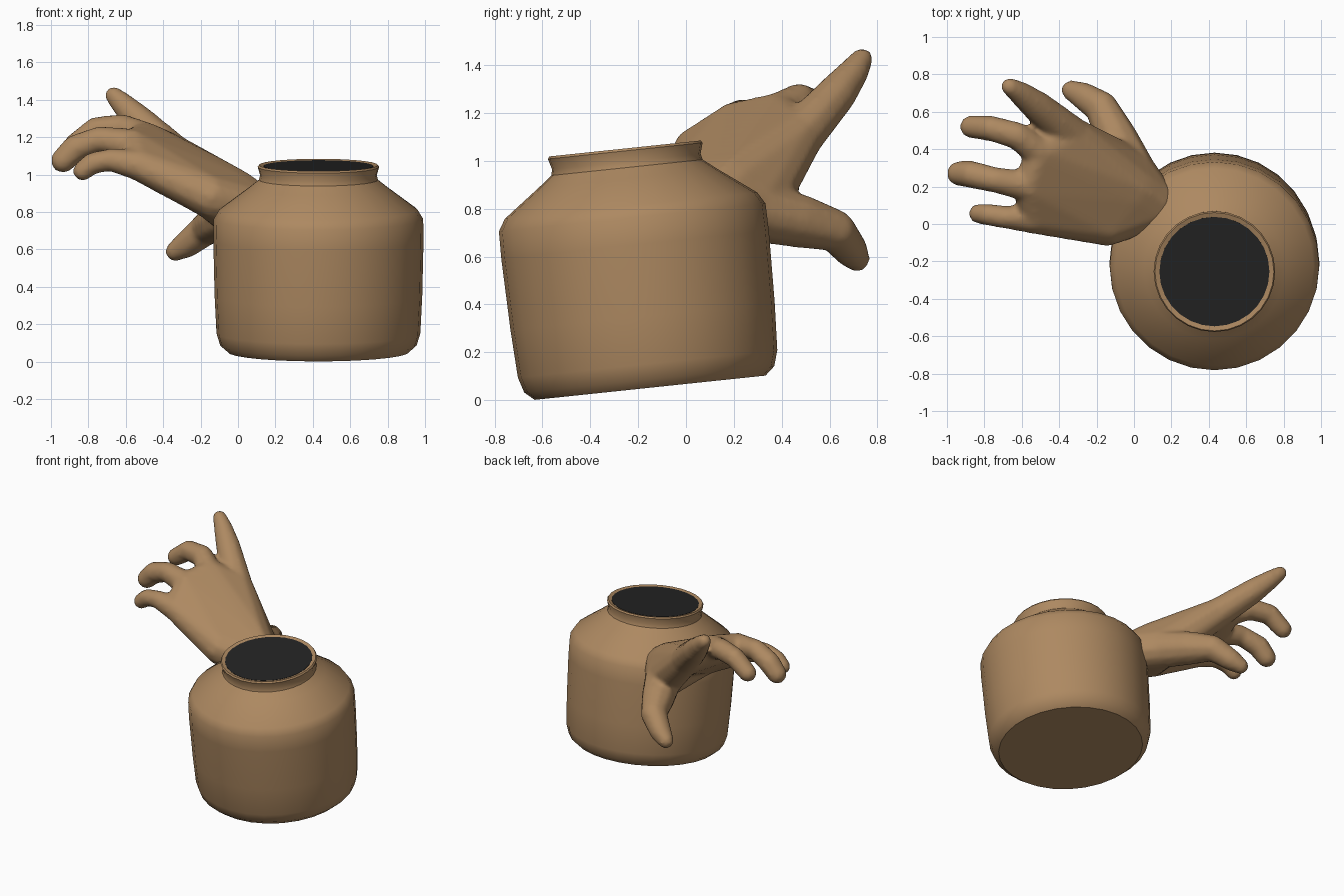
import bpy, bmesh, math
from mathutils import Matrix, Vector

if "Cube" in bpy.data.objects:
    bpy.data.objects.remove(bpy.data.objects["Cube"])


def material(name, rgb):
    m = bpy.data.materials.new(name)
    m.diffuse_color = (*rgb, 1)
    m.use_nodes = True
    m.node_tree.nodes["Principled BSDF"].inputs["Base Color"].default_value = m.diffuse_color
    return m


CLAY = material("brown clay", (0.42, 0.25, 0.12))
DARK = material("dark filling", (0.017, 0.017, 0.017))
TILT = Matrix.Translation((0.43, -0.15, 0.052)) @ Matrix.Rotation(math.radians(6), 4, 'X')


def add_object(name, bm, mat, angle):
    me = bpy.data.meshes.new(name)
    bm.to_mesh(me)
    bm.free()
    me.materials.append(mat)
    ob = bpy.data.objects.new(name, me)
    bpy.context.collection.objects.link(ob)
    bpy.ops.object.select_all(action='DESELECT')
    ob.select_set(True)
    bpy.context.view_layer.objects.active = ob
    bpy.ops.object.shade_smooth_by_angle(angle=math.radians(angle))
    return ob


def lathe(name, profile, mat, sides=28):
    """Revolve (radius, height) points about the tilted jar axis."""
    bm = bmesh.new()
    rings = []
    for r, z in profile:
        rings.append([bm.verts.new((r * math.cos(2 * math.pi * i / sides),
                                    r * math.sin(2 * math.pi * i / sides), z))
                      for i in range(sides)])
    for a, b in zip(rings, rings[1:]):
        for i in range(sides):
            j = (i + 1) % sides
            bm.faces.new((a[i], a[j], b[j], b[i]))
    bm.faces.new(rings[0][::-1])
    bm.faces.new(rings[-1])
    bm.transform(TILT)
    bmesh.ops.recalc_face_normals(bm, faces=bm.faces)
    return add_object(name, bm, mat, 35)


# Jar body with shoulder, neck and rolled lip
lathe("jar", [(0.485, 0), (0.525, 0.035), (0.545, 0.1), (0.555, 0.3), (0.562, 0.6),
              (0.56, 0.715), (0.53, 0.765), (0.375, 0.88), (0.318, 0.925),
              (0.312, 0.95), (0.325, 0.995), (0.318, 1.005), (0.293, 0.998),
              (0.288, 0.97)], CLAY)

# Dark surface filling the mouth
lathe("jar_opening", [(0.294, 0.965), (0.294, 1.0)], DARK)

# Hand: rounded balls (x, y, z, radius) joined by convex hulls
wrist = [(0.12, 0.1, 0.80, 0.13), (-0.14, 0.0, 0.88, 0.12), (0.0, 0.18, 0.89, 0.13)]
thumb = [(-0.01, 0.28, 0.79, 0.13), (-0.10, 0.47, 0.75, 0.115), (-0.17, 0.62, 0.71, 0.09),
         (-0.27, 0.685, 0.63, 0.075), (-0.335, 0.715, 0.59, 0.055)]
index = [(-0.33, 0.47, 1.10, 0.105), (-0.52, 0.63, 1.28, 0.085),
         (-0.61, 0.70, 1.37, 0.065), (-0.665, 0.735, 1.425, 0.048)]
middle = [(-0.50, 0.38, 1.20, 0.085), (-0.62, 0.47, 1.25, 0.075),
          (-0.76, 0.51, 1.24, 0.07), (-0.87, 0.52, 1.16, 0.063)]
ring = [(-0.56, 0.20, 1.16, 0.085), (-0.74, 0.235, 1.19, 0.07),
        (-0.87, 0.265, 1.14, 0.075), (-0.935, 0.27, 1.075, 0.068)]
pinky = [(-0.53, 0.03, 1.05, 0.085), (-0.68, 0.035, 1.08, 0.062),
         (-0.78, 0.05, 1.06, 0.06), (-0.83, 0.055, 1.02, 0.055)]
fingers = [index, middle, ring, pinky]

ball = bmesh.new()
bmesh.ops.create_icosphere(ball, subdivisions=2, radius=1)
DIRS = [v.co.copy() for v in ball.verts]
ball.free()
hand = bmesh.new()


def hull(balls):
    bm = bmesh.new()
    for x, y, z, r in balls:
        for d in DIRS:
            bm.verts.new(Vector((x, y, z)) + d * r)
    bmesh.ops.convex_hull(bm, input=bm.verts)
    loose = [v for v in bm.verts if not v.link_faces]
    bmesh.ops.delete(bm, geom=loose, context='VERTS')
    bmesh.ops.recalc_face_normals(bm, faces=bm.faces)
    me = bpy.data.meshes.new("hull")
    bm.to_mesh(me)
    bm.free()
    hand.from_mesh(me)
    bpy.data.meshes.remove(me)


# Palm in two slabs, then the heel of the thumb
hull(wrist + [index[0], middle[0], ring[0]])
hull(wrist + [ring[0], pinky[0]])
hull(wrist + [thumb[0]])
hull([wrist[2], thumb[0], index[0]])
for chain in fingers + [thumb]:
    for pair in zip(chain, chain[1:]):
        hull(pair)

# Fuse the hand into one smooth skin
ob = add_object("hand", hand, CLAY, 60)
rm = ob.modifiers.new("fuse", 'REMESH')
rm.mode = 'VOXEL'
rm.voxel_size = 0.016
rm.use_smooth_shade = True
sm = ob.modifiers.new("soften", 'SMOOTH')
sm.factor = 0.5
sm.iterations = 6
